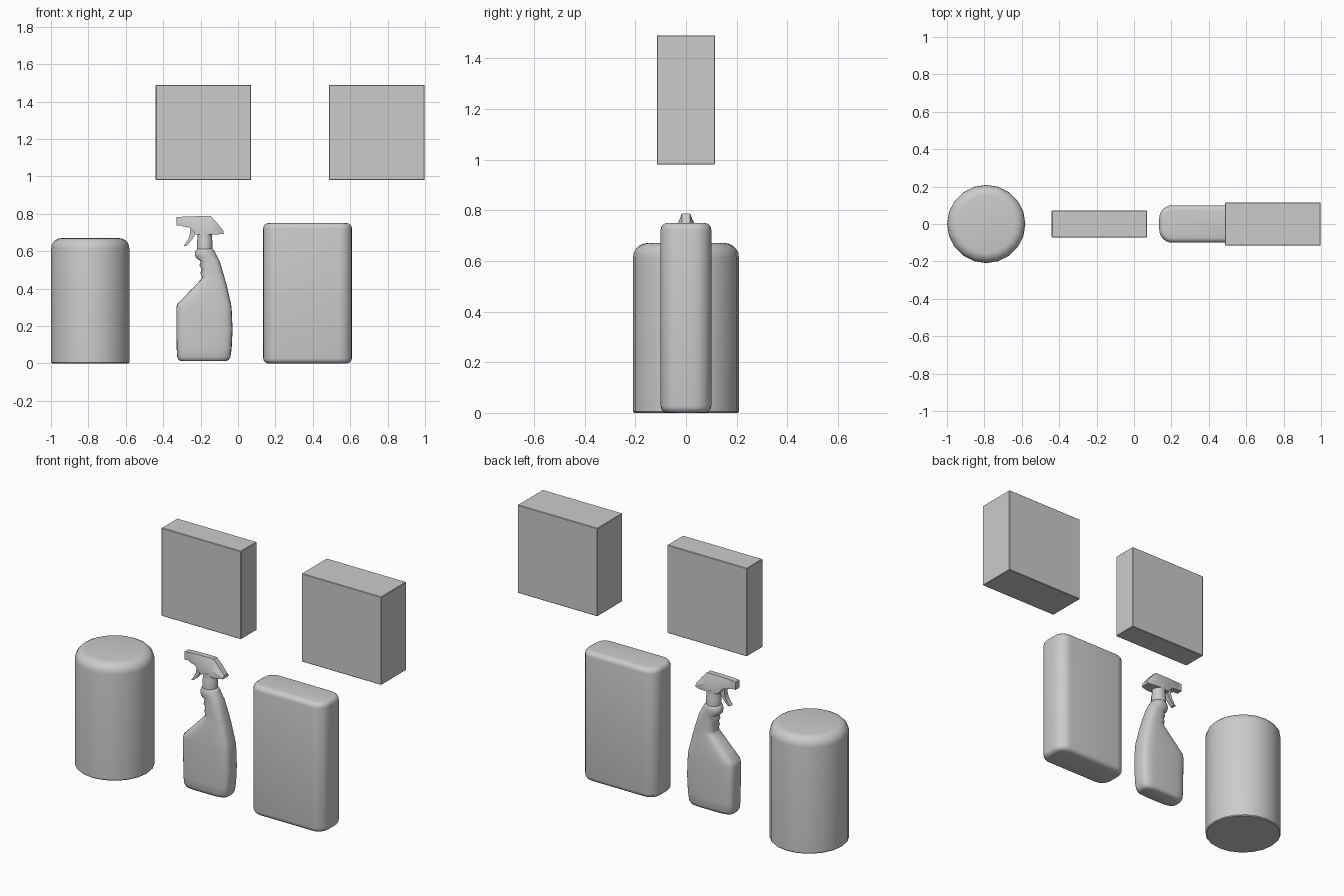
import bpy, bmesh, math

if "Cube" in bpy.data.objects:
    bpy.data.objects.remove(bpy.data.objects["Cube"])


def finish(name, bm, angle=35):
    bmesh.ops.recalc_face_normals(bm, faces=bm.faces)
    me = bpy.data.meshes.new(name)
    bm.to_mesh(me)
    bm.free()
    ob = bpy.data.objects.new(name, me)
    bpy.context.collection.objects.link(ob)
    bpy.ops.object.select_all(action='DESELECT')
    ob.select_set(True)
    bpy.context.view_layer.objects.active = ob
    bpy.ops.object.shade_smooth_by_angle(angle=math.radians(angle))
    return ob


def loft(name, rings, angle=35):
    """Skin a list of equal-length point rings and cap both ends."""
    bm = bmesh.new()
    loops = [[bm.verts.new(p) for p in r] for r in rings]
    n = len(loops[0])
    for a, b in zip(loops, loops[1:]):
        for i in range(n):
            j = (i + 1) % n
            bm.faces.new((a[i], a[j], b[j], b[i]))
    bm.faces.new(loops[0])
    bm.faces.new(loops[-1])
    return finish(name, bm, angle)


def circle(cx, r, z, n):
    return [(cx + r * math.cos(2 * math.pi * i / n),
             r * math.sin(2 * math.pi * i / n), z) for i in range(n)]


def box_mesh(x0, x1, hy, z0, z1):
    bm = bmesh.new()
    bmesh.ops.create_cube(bm, size=1)
    for v in bm.verts:
        v.co = ((x0 + x1) / 2 + v.co.x * (x1 - x0), v.co.y * 2 * hy,
                (z0 + z1) / 2 + v.co.z * (z1 - z0))
    return bm


# Two square boxes above, with fine softened edges
for name, x0, x1, hy in (("thin_box", -0.44, 0.07, 0.072), ("thick_box", 0.487, 0.998, 0.115)):
    bm = box_mesh(x0, x1, hy, 0.98, 1.49)
    bmesh.ops.bevel(bm, geom=bm.edges[:], offset=0.003, segments=1, affect='EDGES')
    finish(name, bm, 30)

# Round canister with a rounded top shoulder
R, H, F = 0.209, 0.67, 0.055
rings = [circle(-0.79, R - 0.005, 0, 20), circle(-0.79, R, 0.005, 20)]
for k in range(6):
    a = k / 5 * math.pi / 2
    rings.append(circle(-0.79, R - F + F * math.cos(a), H - F + F * math.sin(a), 20))
loft("canister", rings)

# Flat container: rounded rectangle in plan, softened top and bottom
def rounded_rect(cx, hx, hy, r, z):
    pts = []
    for q, (sx, sy) in enumerate(((1, 1), (-1, 1), (-1, -1), (1, -1))):
        for k in range(7):
            a = (q + k / 6) * math.pi / 2
            pts.append((cx + sx * (hx - r) + r * math.cos(a),
                        sy * (hy - r) + r * math.sin(a), z))
    return pts


rings = []
f = 0.028
for base, s in ((f, -1), (0.75 - f, 1)):
    for k in range(5):
        a = (k if s > 0 else 4 - k) / 4 * math.pi / 2
        d = f * (1 - math.cos(a))
        rings.append(rounded_rect(0.372, 0.237 - d, 0.1 - d, 0.07 - d, base + s * f * math.sin(a)))
loft("flat_container", rings)

# Spray bottle body: z, left x, right x, half depth, squareness
rows = [(0.013, -0.305, -0.062, 0.045, 4), (0.018, -0.317, -0.05, 0.054, 4),
        (0.035, -0.325, -0.04, 0.060, 4), (0.08, -0.328, -0.034, 0.063, 4),
        (0.18, -0.329, -0.029, 0.064, 4), (0.295, -0.330, -0.034, 0.064, 4),
        (0.317, -0.325, -0.037, 0.063, 4), (0.36, -0.283, -0.047, 0.061, 3.6),
        (0.42, -0.226, -0.061, 0.056, 3.2), (0.447, -0.200, -0.069, 0.053, 3),
        (0.462, -0.191, -0.073, 0.052, 3), (0.483, -0.201, -0.079, 0.051, 2.8),
        (0.503, -0.194, -0.085, 0.050, 2.7), (0.523, -0.206, -0.091, 0.049, 2.6),
        (0.546, -0.199, -0.098, 0.047, 2.5), (0.565, -0.225, -0.107, 0.047, 2.3),
        (0.585, -0.231, -0.117, 0.047, 2.2), (0.603, -0.227, -0.127, 0.046, 2),
        (0.618, -0.213, -0.140, 0.037, 2)]
rings = []
for z, xl, xr, hy, n in rows:
    ring = []
    for i in range(32):
        c, s = math.cos(2 * math.pi * i / 32), math.sin(2 * math.pi * i / 32)
        ring.append(((xl + xr) / 2 + (xr - xl) / 2 * math.copysign(abs(c) ** (2 / n), c),
                     hy * math.copysign(abs(s) ** (2 / n), s), z))
    rings.append(ring)
loft("spray_bottle", rings, 60)

# Collar between bottle and spray head
loft("collar", [circle(-0.178, r, z, 24) for r, z in
                ((0.041, 0.612), (0.041, 0.655), (0.038, 0.665), (0.038, 0.70))])

# Spray head: sections along x, narrow on top and flaring at the skirt
sections = [(-0.33, 0.737, 0.782, 0.018), (-0.30, 0.737, 0.784, 0.018),
            (-0.295, 0.733, 0.785, 0.022), (-0.255, 0.725, 0.786, 0.026),
            (-0.225, 0.690, 0.787, 0.034), (-0.145, 0.690, 0.787, 0.038),
            (-0.115, 0.690, 0.755, 0.036), (-0.078, 0.692, 0.710, 0.026)]
rings = []
for x, zb, zt, w in sections:
    mid = zb + 0.45 * (zt - zb)
    t = min(w, 0.016)
    rings.append([(x, -w, zb), (x, w, zb), (x, w, mid), (x, t, zt), (x, -t, zt), (x, -w, mid)])
loft("spray_head", rings, 25)

# Curved trigger
path = [(-0.255, -0.215, 0.725), (-0.256, -0.228, 0.695), (-0.265, -0.246, 0.665),
        (-0.278, -0.264, 0.645), (-0.290, -0.277, 0.629)]
loft("trigger", [[(a, -0.014, z), (b, -0.014, z - 0.004 * (i < 4)),
                  (b, 0.014, z - 0.004 * (i < 4)), (a, 0.014, z)]
                 for i, (a, b, z) in enumerate(path)], 35)
